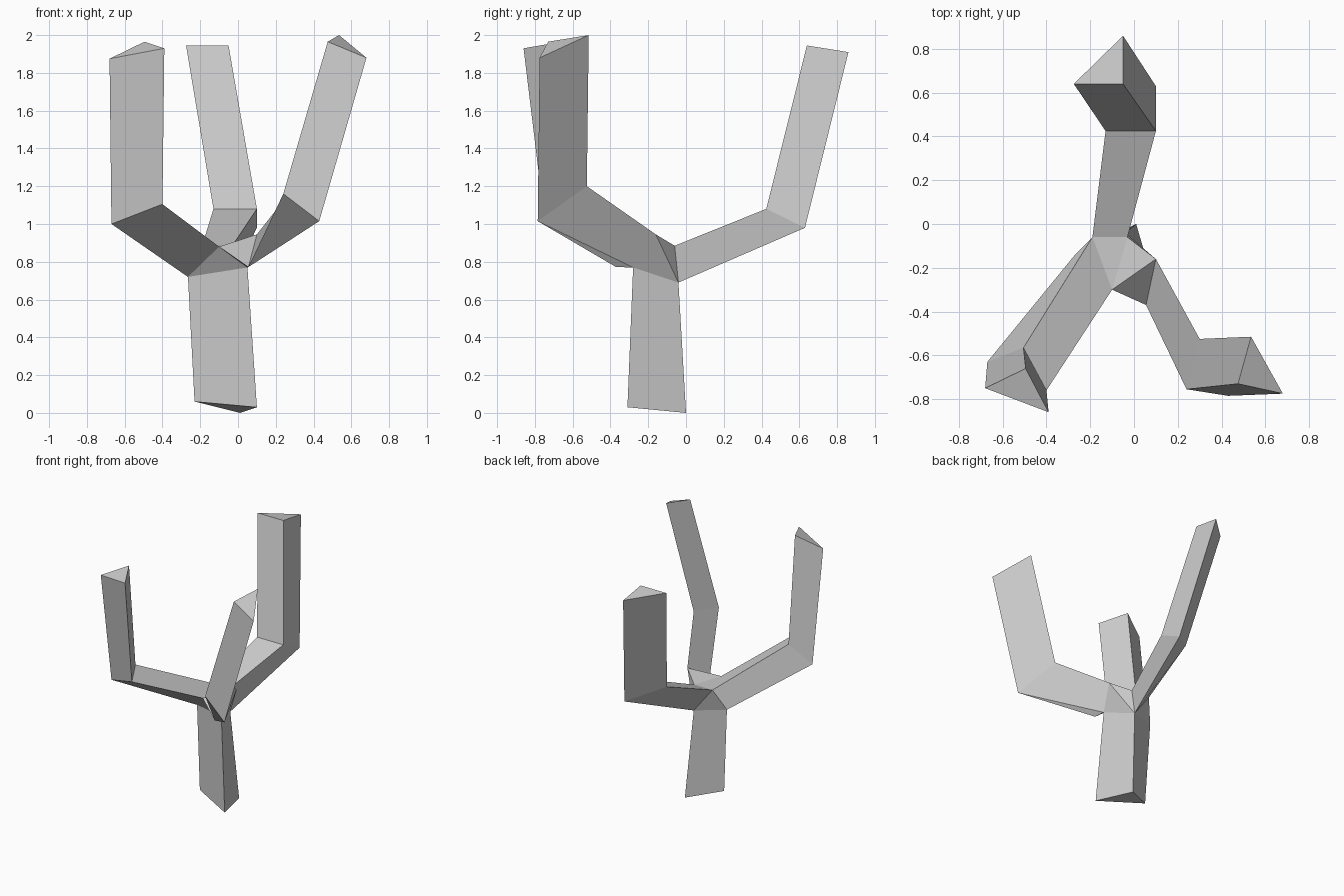
import bpy, bmesh

if "Cube" in bpy.data.objects:
    bpy.data.objects.remove(bpy.data.objects["Cube"])

bm = bmesh.new()


def ring(*points):
    return [bm.verts.new(p) for p in points]


def limb(*rings):
    """Bridge a chain of three-sided rings and cap the far end."""
    for r0, r1 in zip(rings, rings[1:]):
        for i in range(3):
            j = (i + 1) % 3
            bm.faces.new((r0[i], r0[j], r1[j], r1[i]))
    bm.faces.new(rings[-1])


# Fork: lower ring (left, back, right) where the trunk ends
a, b, c = ring((-0.265, -0.135, 0.72), (-0.04, -0.04, 0.69), (0.05, -0.28, 0.77))
# Fork: upper corners shared by the branches
v, s, r = ring((-0.19, -0.06, 0.885), (-0.03, -0.06, 0.885), (-0.10, -0.30, 0.88))
q, p = [bm.verts.new(co) for co in ((0.10, -0.16, 0.945), (0.055, -0.37, 0.772))]
for tri in ((v, s, r), (s, q, r), (q, p, r), (a, v, b),
            (b, s, q), (b, q, c), (a, r, c), (r, p, c)):
    bm.faces.new(tri)

# Trunk
limb([a, b, c], ring((-0.23, -0.15, 0.06), (0.01, 0, 0), (0.10, -0.31, 0.03)))

# Back branch
limb([v, s, b],
     ring((-0.13, 0.425, 1.08), (0.10, 0.425, 1.08), (0.10, 0.63, 0.98)),
     ring((-0.275, 0.64, 1.945), (-0.05, 0.64, 1.945), (-0.05, 0.86, 1.91)))

# Left branch
limb([a, v, r],
     ring((-0.67, -0.63, 1.0), (-0.505, -0.565, 1.14), (-0.40, -0.76, 1.105)),
     ring((-0.68, -0.75, 1.875), (-0.495, -0.66, 1.965), (-0.39, -0.86, 1.93)))

# Right branch
limb([p, q, c],
     ring((0.24, -0.755, 1.16), (0.30, -0.525, 1.2), (0.43, -0.785, 1.015)),
     ring((0.475, -0.73, 1.965), (0.535, -0.515, 2.0), (0.68, -0.775, 1.88)))

bmesh.ops.recalc_face_normals(bm, faces=bm.faces[:])
mesh = bpy.data.meshes.new("branching_trunk")
bm.to_mesh(mesh)
bm.free()
bpy.context.collection.objects.link(bpy.data.objects.new("branching_trunk", mesh))
